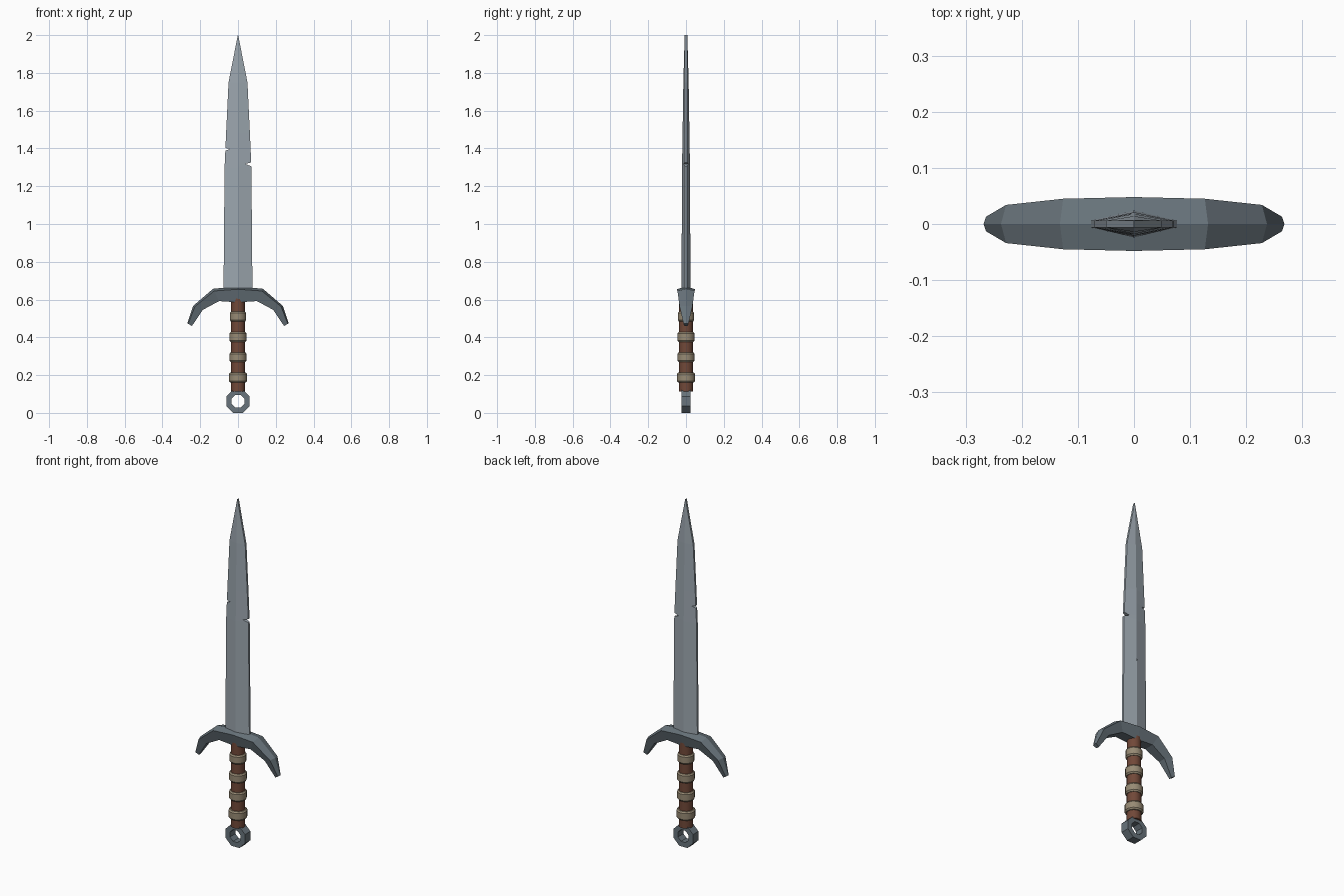
import bpy, bmesh, math

if "Cube" in bpy.data.objects:
    bpy.data.objects.remove(bpy.data.objects["Cube"])


def material(name, rgb):
    m = bpy.data.materials.new(name)
    m.diffuse_color = (*rgb, 1)
    m.use_nodes = True
    m.node_tree.nodes["Principled BSDF"].inputs["Base Color"].default_value = m.diffuse_color
    return m


STEEL = material("blade steel", (0.33, 0.38, 0.425))
IRON = material("dark iron", (0.14, 0.175, 0.2))
LEATHER = material("brown leather", (0.165, 0.065, 0.04))
CORD = material("tan wrap", (0.31, 0.255, 0.175))


def finish(bm, name, mat):
    bmesh.ops.remove_doubles(bm, verts=bm.verts, dist=1e-5)
    bmesh.ops.recalc_face_normals(bm, faces=bm.faces)
    me = bpy.data.meshes.new(name)
    bm.to_mesh(me)
    bm.free()
    me.materials.append(mat)
    ob = bpy.data.objects.new(name, me)
    bpy.context.collection.objects.link(ob)
    return ob


def loft(bm, sections, closed=False):
    """Skin a row of equal-sized loops, capping the ends if open."""
    rows = [[bm.verts.new(p) for p in s] for s in sections]
    n, k = len(rows[0]), len(rows)
    for i in range(k if closed else k - 1):
        a, b = rows[i], rows[(i + 1) % k]
        for j in range(n):
            bm.faces.new((a[j], a[(j + 1) % n], b[(j + 1) % n], b[j]))
    if not closed:
        bm.faces.new(rows[0])
        bm.faces.new(rows[-1])


def lerp_table(table, z):
    for (z0, v0), (z1, v1) in zip(table, table[1:]):
        if z <= z1:
            return v0 + (v1 - v0) * (z - z0) / (z1 - z0)
    return table[-1][1]


# Blade: two halves meeting at a central ridge, each with its own nick
WIDTH = [(0.6, 0.077), (1.3, 0.071), (1.48, 0.063), (1.75, 0.05), (2.0, 0.001)]
RIDGE = [(0.6, 0.024), (1.3, 0.021), (1.75, 0.014), (2.0, 0.007)]
EDGE = 0.006
NICKS = {1: [(1.305, 0), (1.318, 0.032), (1.326, 0)],
         -1: [(1.388, 0), (1.397, 0.026), (1.402, 0)]}
bm = bmesh.new()
for side in (1, -1):
    rows = sorted([(z, 0) for z, _ in WIDTH if z != 1.3 or side < 0] + NICKS[side])
    strips = []
    for z, cut in rows:
        w, r = lerp_table(WIDTH, z), lerp_table(RIDGE, z)
        x = w - cut
        e = EDGE + (r - EDGE) * (1 - x / w)
        strips.append([bm.verts.new(p) for p in (
            (0, -r, z), (side * x, -e, z), (side * x, e, z), (0, r, z))])
    for a, b in zip(strips, strips[1:]):
        for j in range(3):
            bm.faces.new((a[j], a[j + 1], b[j + 1], b[j]))
    bm.faces.new(strips[0])
    bm.faces.new(strips[-1])
finish(bm, "blade", STEEL)

# Cross guard: drooping arms, low ridge on top, narrower underneath
# each station: outer x, outer z, inner x, inner z, half depth
ARM = [(0, 0.67, 0, 0.585, 0.048), (0.132, 0.657, 0.1, 0.592, 0.045),
       (0.237, 0.567, 0.187, 0.545, 0.034), (0.268, 0.474, 0.244, 0.46, 0.013)]


def guard_section(s, side):
    xo, zo, xi, zi, d = s
    out = []
    for y, t in ((0, 1), (d, 0.82), (0.65 * d, 0), (-0.65 * d, 0), (-d, 0.82)):
        out.append((side * (xi + (xo - xi) * t), y, zi + (zo - zi) * t))
    return out


bm = bmesh.new()
loft(bm, [guard_section(s, -1) for s in reversed(ARM)] +
     [guard_section(s, 1) for s in ARM[1:]])
finish(bm, "cross_guard", IRON)


def turned(name, profile, mat, sides=12):
    """Upright round part from (radius, z) pairs."""
    bm = bmesh.new()
    loft(bm, [[(r * math.cos(2 * math.pi * (i + 0.5) / sides),
                r * math.sin(2 * math.pi * (i + 0.5) / sides), z)
               for i in range(sides)] for r, z in profile])
    ob = finish(bm, name, mat)
    bpy.context.view_layer.objects.active = ob
    ob.select_set(True)
    bpy.ops.object.shade_smooth_by_angle(angle=math.radians(35))
    ob.select_set(False)


# Grip and its four wrapped bands
turned("grip", [(0.038, 0.113), (0.037, 0.61)], LEATHER)
for i, (z, r) in enumerate(((0.187, 0.05), (0.295, 0.047), (0.402, 0.047), (0.51, 0.045))):
    turned(f"grip_band_{i + 1}", [(r - 0.006, z - 0.026), (r, z - 0.018),
                                  (r, z + 0.018), (r - 0.006, z + 0.026)], CORD)

# Octagonal pommel ring
bm = bmesh.new()
k = 1 / math.cos(math.pi / 8)
sections = []
for i in range(8):
    a = math.pi / 4 * (i + 0.5)
    sections.append([(r * k * math.cos(a), y, 0.062 + r * k * math.sin(a))
                     for r, y in ((0.062, -0.025), (0.062, 0.025),
                                  (0.034, 0.025), (0.034, -0.025))])
loft(bm, sections, closed=True)
finish(bm, "pommel_ring", IRON)
